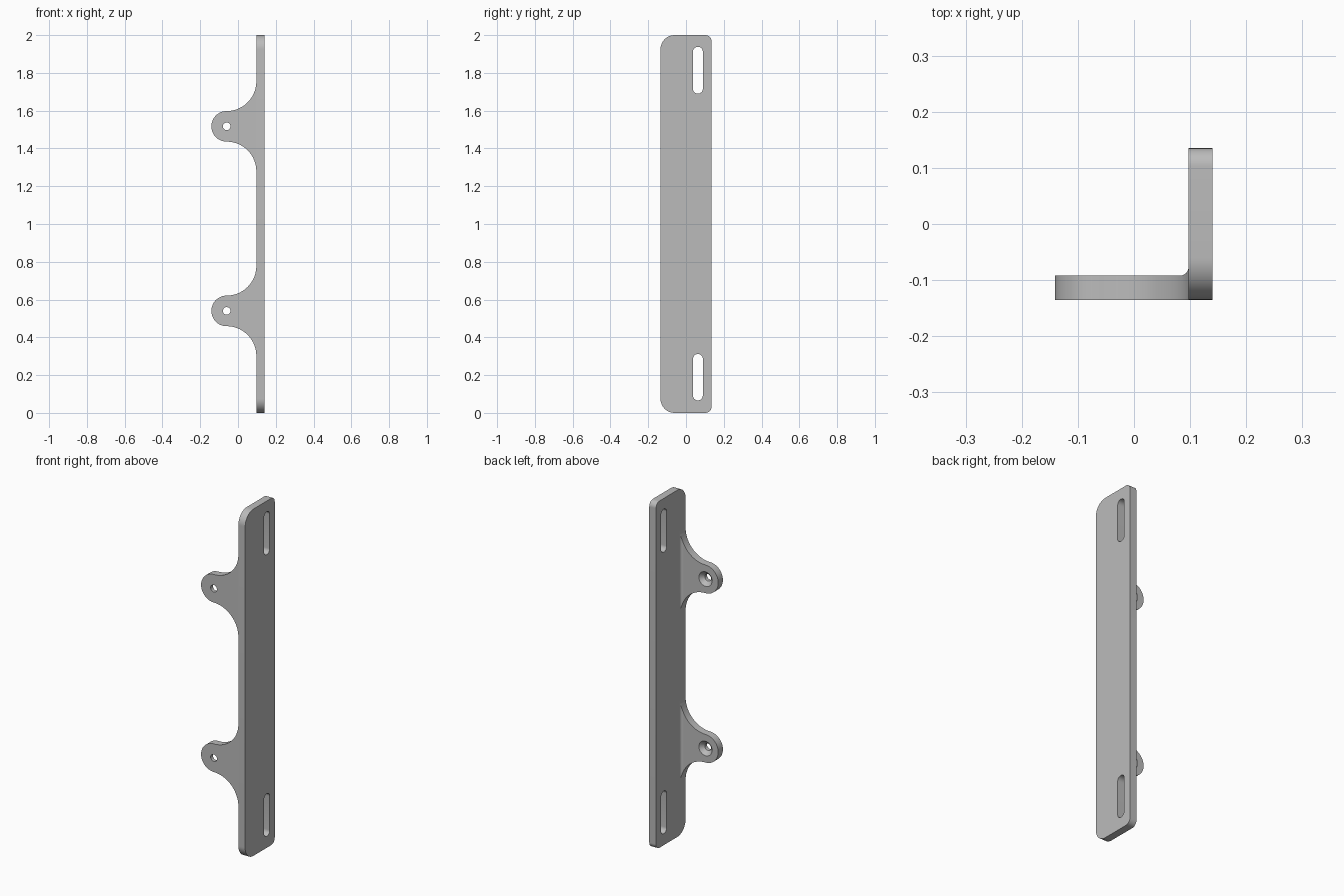
import bpy, bmesh
from math import pi, sin, cos
from mathutils import Matrix

cube = bpy.data.objects.get("Cube")
if cube:
    bpy.data.objects.remove(cube, do_unlink=True)

grey = bpy.data.materials.new("plain_grey")
grey.use_nodes = True
COLOUR = (0.5, 0.5, 0.5, 1)
grey.diffuse_color = COLOUR
grey.node_tree.nodes["Principled BSDF"].inputs["Base Color"].default_value = COLOUR


def arc(cx, cy, r, start, end, steps=16):
    """Points on an arc, angles in degrees."""
    angles = [(start + (end - start) * i / steps) * pi / 180 for i in range(steps + 1)]
    return [(cx + r * cos(a), cy + r * sin(a)) for a in angles]


def finish(name, bm):
    bmesh.ops.recalc_face_normals(bm, faces=bm.faces)
    mesh = bpy.data.meshes.new(name)
    bm.to_mesh(mesh)
    bm.free()
    mesh.materials.append(grey)
    obj = bpy.data.objects.new(name, mesh)
    bpy.context.collection.objects.link(obj)
    return obj


def prism(name, outline, axis, low, high):
    """Extrude a flat outline along the axis with the given index."""
    bm = bmesh.new()
    rings = []
    for depth in (low, high):
        ring = []
        for point in outline:
            co = list(point)
            co.insert(axis, depth)
            ring.append(bm.verts.new(co))
        bm.faces.new(ring)
        rings.append(ring)
    a, b = rings
    for i in range(len(a)):
        bm.faces.new((a[i - 1], a[i], b[i], b[i - 1]))
    return finish(name, bm)


def cone(name, x, z, y_front, y_back, r_front, r_back):
    """Cone or cylinder lying along y."""
    bm = bmesh.new()
    bmesh.ops.create_cone(bm, cap_ends=True, segments=48, radius1=r_back,
                          radius2=r_front, depth=y_back - y_front)
    bm.transform(Matrix.Translation((x, (y_front + y_back) / 2, z))
                 @ Matrix.Rotation(pi / 2, 4, 'X'))
    return finish(name, bm)


def cut(obj, cutters):
    bpy.context.view_layer.objects.active = obj
    for cutter in cutters:
        cutter.hide_render = True
        mod = obj.modifiers.new("cut", 'BOOLEAN')
        mod.operation = 'DIFFERENCE'
        mod.solver = 'EXACT'
        mod.object = cutter
        bpy.ops.object.modifier_apply(modifier=mod.name)
        bpy.data.objects.remove(cutter, do_unlink=True)


def shade(obj):
    bpy.ops.object.select_all(action='DESELECT')
    obj.select_set(True)
    bpy.context.view_layer.objects.active = obj
    bpy.ops.object.shade_smooth_by_angle(angle=pi / 6)


FRONT, BACK = -0.135, 0.135
INNER, OUTER = 0.097, 0.14
TAB_BACK = -0.092

# Long plate: large corners at the front edge, small ones at the back edge
BIG, SMALL = 0.075, 0.032
outline = (arc(FRONT + BIG, BIG, BIG, 180, 270)
           + arc(BACK - SMALL, SMALL, SMALL, 270, 360)
           + arc(BACK - SMALL, 2 - SMALL, SMALL, 0, 90)
           + arc(FRONT + BIG, 2 - BIG, BIG, 90, 180))
plate = prism("mounting_plate", outline, 0, INNER, OUTER)

# Vertical slots near both ends
SLOT_Y, SLOT_R = 0.063, 0.026
slots = []
for low, high in ((0.066, 0.312), (1.69, 1.938)):
    shape = (arc(SLOT_Y, high - SLOT_R, SLOT_R, 0, 180)
             + arc(SLOT_Y, low + SLOT_R, SLOT_R, 180, 360))
    slots.append(prism("slot_cutter", shape, 0, 0, 0.3))
cut(plate, slots)
shade(plate)

# Two flared tabs with countersunk screw holes
TAB_X, TAB_R = -0.06, 0.081
FLARE = INNER - TAB_X
FILLET = 0.015
ROOT = INNER + 0.008
for name, z in (("lower_tab", 0.54), ("upper_tab", 1.517)):
    reach = TAB_R + FLARE
    shape = (arc(TAB_X, z, TAB_R, 90, 270, 32)
             + arc(TAB_X, z - reach, FLARE, 90, 0, 24)[1:]
             + [(ROOT, z - reach), (ROOT, z + reach)]
             + arc(TAB_X, z + reach, FLARE, 0, -90, 24)[:-1])
    tab = prism(name, shape, 1, FRONT, TAB_BACK + 0.03)
    # Trim the back face, leaving a small fillet against the plate
    trim = ([(-0.3, 0.1), (-0.3, TAB_BACK)]
            + arc(INNER - FILLET, TAB_BACK + FILLET, FILLET, -90, 0, 8)
            + [(0.2, TAB_BACK + FILLET), (0.2, 0.1)])
    cut(tab, [prism("fillet_cutter", trim, 2, z - 0.4, z + 0.4),
              cone("hole_cutter", TAB_X, z, -0.2, 0, 0.02, 0.02),
              cone("countersink_cutter", TAB_X, z, TAB_BACK - 0.024,
                   TAB_BACK + 0.012, 0.018, 0.054)])
    shade(tab)
